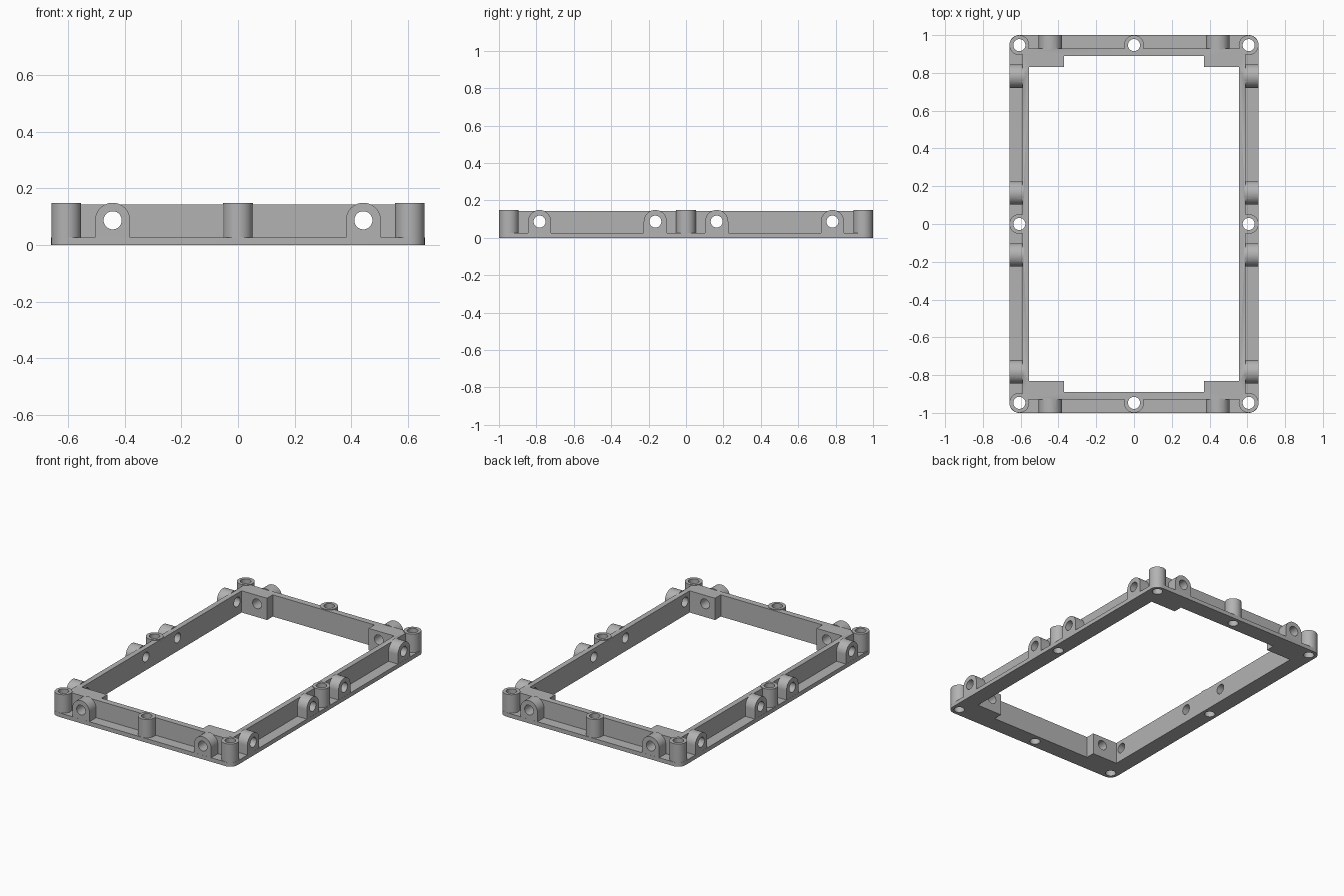
import bpy, bmesh
from math import pi, sin, cos
from mathutils import Vector, Matrix

old = bpy.data.objects.get("Cube")
if old:
    bpy.data.objects.remove(old, do_unlink=True)

HX, HY = 0.66, 1.0             # half width and half length
WALL_X, WALL_Y = 0.59, 0.93    # outer face of the upright wall
BOSS_X, BOSS_Y = 0.607, 0.947  # screw boss centres
PLATE_Z, WALL_Z, BOSS_Z = 0.027, 0.143, 0.148
HOLE_Z, HOLE_R, LUG_R = 0.087, 0.032, 0.062

grey = bpy.data.materials.new("plain grey")
grey.use_nodes = True
grey.diffuse_color = (0.45, 0.45, 0.45, 1)
grey.node_tree.nodes["Principled BSDF"].inputs["Base Color"].default_value = grey.diffuse_color


def prism(name, points, depth):
    """Extrude a closed loop of points along a vector."""
    bm = bmesh.new()
    face = bm.faces.new([bm.verts.new(p) for p in points])
    top = bmesh.ops.extrude_face_region(bm, geom=[face])
    moved = [v for v in top["geom"] if isinstance(v, bmesh.types.BMVert)]
    bmesh.ops.translate(bm, verts=moved, vec=depth)
    bmesh.ops.recalc_face_normals(bm, faces=bm.faces)
    mesh = bpy.data.meshes.new(name)
    bm.to_mesh(mesh)
    bm.free()
    mesh.materials.append(grey)
    obj = bpy.data.objects.new(name, mesh)
    bpy.context.scene.collection.objects.link(obj)
    return obj


def block(name, x, y, z0, z1):
    loop = [(x, y, z0), (-x, y, z0), (-x, -y, z0), (x, -y, z0)]
    return prism(name, loop, Vector((0, 0, z1 - z0)))


def rod(name, centre, radius, depth, turn=Matrix(), n=40):
    ring = [Vector((radius * cos(2 * pi * i / n), radius * sin(2 * pi * i / n), 0)) for i in range(n)]
    return prism(name, [Vector(centre) + turn @ p for p in ring], turn @ Vector((0, 0, depth)))


def lug(side_angle, along):
    """Round-topped ear on the wall, seen along the outward direction."""
    out = Vector((round(cos(side_angle)), round(sin(side_angle)), 0))
    tangent = Vector((-out.y, out.x, 0))
    inner, outer = (WALL_X, HX) if out.x else (WALL_Y, HY)
    profile = [(LUG_R, 0.01)]
    profile += [(LUG_R * cos(pi * i / 24), HOLE_Z + LUG_R * sin(pi * i / 24)) for i in range(25)]
    profile += [(-LUG_R, 0.01)]
    start = out * (inner - 0.005)
    pts = [start + tangent * (along + u) + Vector((0, 0, v)) for u, v in profile]
    return prism("lug", pts, out * (outer - inner + 0.0045))


# Base plate with rounded outer corners
radius = HX - BOSS_X
outline = []
for k, (sx, sy) in enumerate([(1, 1), (-1, 1), (-1, -1), (1, -1)]):
    for i in range(11):
        a = (k + i / 10) * pi / 2
        outline.append((sx * BOSS_X + radius * cos(a), sy * BOSS_Y + radius * sin(a), 0))
frame = prism("mounting_frame", outline, Vector((0, 0, PLATE_Z)))

# Upright wall, screw bosses and side lugs
solids = [block("wall", WALL_X, WALL_Y, 0.01, WALL_Z)]
boss_spots = [(x, y) for x in (-BOSS_X, 0, BOSS_X) for y in (-BOSS_Y, 0, BOSS_Y) if x or y]
for x, y in boss_spots:
    solids.append(rod("boss", (x, y, 0.01), radius - 0.0005, BOSS_Z - 0.01))
end_lugs, side_lugs = (-0.443, 0.443), (-0.783, -0.164, 0.164, 0.783)
for quarter in range(4):
    for along in (side_lugs if quarter % 2 == 0 else end_lugs):
        solids.append(lug(quarter * pi / 2, along))

# Central opening that leaves thick blocks in the corners
cuts = [block("opening_wide", 0.555, 0.83, -0.1, 0.3),
        block("opening_long", 0.37, 0.89, -0.1, 0.3)]

# Vertical screw holes and horizontal holes through both walls
for x, y in boss_spots:
    cuts.append(rod("screw_hole", (x, y, -0.1), HOLE_R, 0.4))
for y in side_lugs:
    cuts.append(rod("side_hole", (-1.2, y, HOLE_Z), HOLE_R, 2.4, Matrix.Rotation(pi / 2, 4, "Y")))
for x in end_lugs:
    cuts.append(rod("end_hole", (x, 1.2, HOLE_Z), HOLE_R, 2.4, Matrix.Rotation(pi / 2, 4, "X")))

# Combine everything into one solid, then remove the helpers
for operation, parts in (("UNION", solids), ("DIFFERENCE", cuts)):
    for part in parts:
        mod = frame.modifiers.new(part.name, "BOOLEAN")
        mod.operation, mod.object, mod.solver = operation, part, "EXACT"
bpy.context.view_layer.update()
result = bpy.data.meshes.new_from_object(frame.evaluated_get(bpy.context.evaluated_depsgraph_get()))
frame.modifiers.clear()
frame.data = result
result.name = "mounting_frame"
for part in solids + cuts:
    bpy.data.objects.remove(part, do_unlink=True)

bpy.ops.object.select_all(action="DESELECT")
frame.select_set(True)
bpy.context.view_layer.objects.active = frame
bpy.ops.object.shade_smooth_by_angle(angle=pi / 6)
